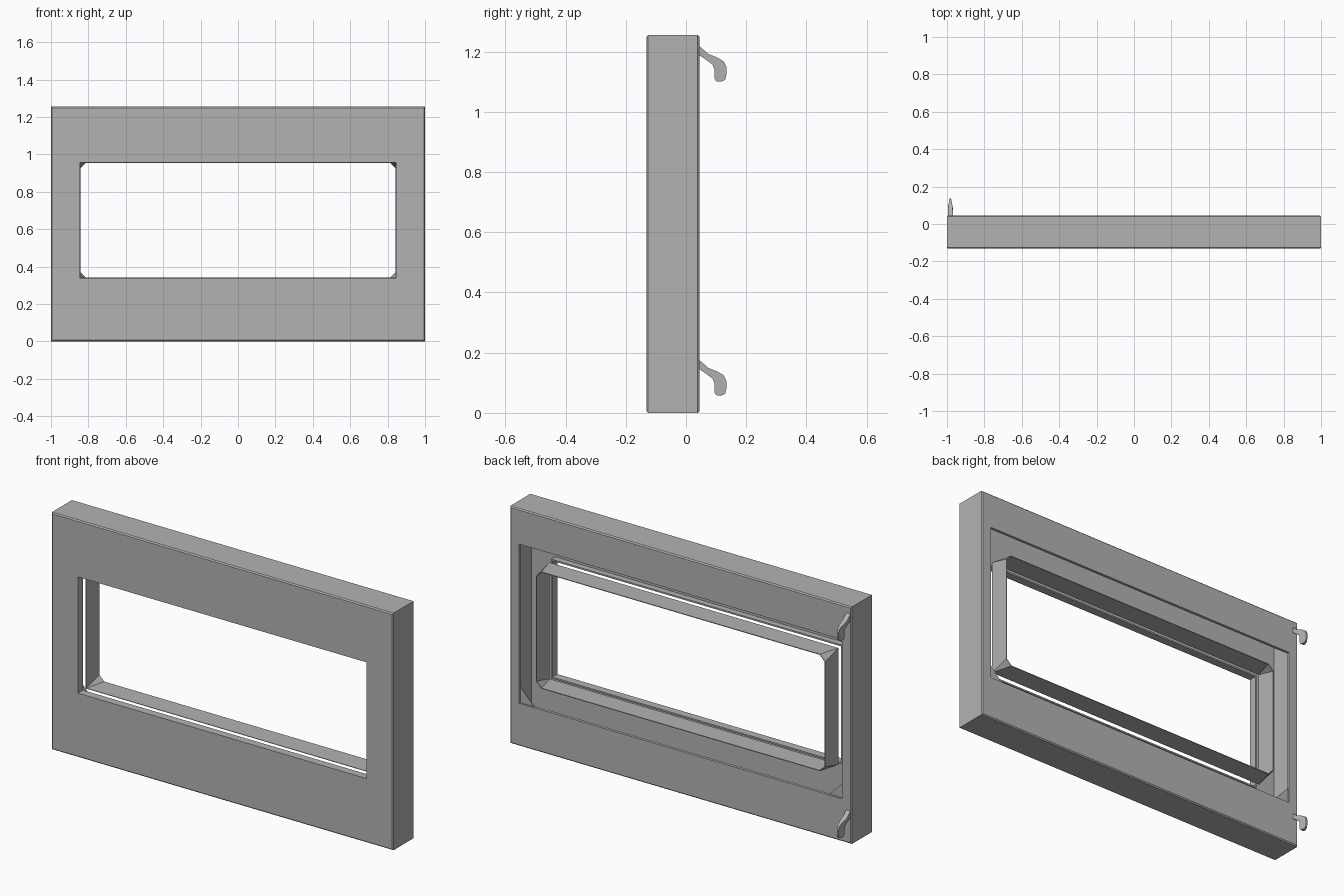
import bpy
import bmesh

cube = bpy.data.objects.get("Cube")
if cube:
    bpy.data.objects.remove(cube, do_unlink=True)

grey = bpy.data.materials.new("plain grey")
colour = (0.45, 0.45, 0.45, 1)
grey.diffuse_color = colour
grey.use_nodes = True
grey.node_tree.nodes["Principled BSDF"].inputs["Base Color"].default_value = colour

WINDOW_MID = 0.6475
WINDOW = (0.845, 0.3075)
DOOR_MID = 0.6275


def finish(name, bm):
    bmesh.ops.recalc_face_normals(bm, faces=bm.faces)
    mesh = bpy.data.meshes.new(name)
    bm.to_mesh(mesh)
    bm.free()
    mesh.materials.append(grey)
    obj = bpy.data.objects.new(name, mesh)
    bpy.context.collection.objects.link(obj)
    return obj


def rectangle(bm, half_w, half_h, mid, y):
    corners = ((-1, -1), (1, -1), (1, 1), (-1, 1))
    return [bm.verts.new((sx * half_w, y, mid + sz * half_h)) for sx, sz in corners]


def prism(name, profile, place_a, place_b):
    """Solid between two placements of one flat profile."""
    bm = bmesh.new()
    a = [bm.verts.new(place_a(*p)) for p in profile]
    b = [bm.verts.new(place_b(*p)) for p in profile]
    bm.faces.new(a)
    bm.faces.new(b)
    for i in range(len(a)):
        j = (i + 1) % len(a)
        bm.faces.new((a[i], a[j], b[j], b[i]))
    return finish(name, bm)


# Hollow door shell: rectangles lofted around its sheet cross-section
def door_shell():
    bm = bmesh.new()
    w, h = WINDOW
    front, back, sheet, edge = -0.132, 0.045, 0.01, 0.006
    lip_end = front + 0.042

    def window(grow, y):
        return rectangle(bm, w + grow, h + grow, WINDOW_MID, y)

    def outer(shrink, y):
        return rectangle(bm, 1 - shrink, DOOR_MID - shrink, DOOR_MID, y)

    def opening(y):
        return rectangle(bm, 0.945, 0.421, WINDOW_MID, y)

    loops = [
        window(0, lip_end), window(0, front),
        outer(edge, front), outer(0, front + edge),
        outer(0, back - edge), outer(edge, back),
        opening(back), opening(back - 0.015),
        outer(sheet, back - 0.015), outer(sheet, front + sheet),
        window(0.008, front + sheet), window(0.008, lip_end),
    ]
    for k, ring in enumerate(loops):
        nxt = loops[(k + 1) % len(loops)]
        for i in range(4):
            j = (i + 1) % 4
            bm.faces.new((ring[i], ring[j], nxt[j], nxt[i]))
    finish("door_shell", bm)


# Thin window sleeve, square in front with clipped corners at the back
def window_sleeve():
    bm = bmesh.new()
    w, h = WINDOW
    clip = 0.03
    front = rectangle(bm, w, h, WINDOW_MID, -0.065)
    back = []
    for sx, sz in ((-1, -1), (1, -1), (1, 1), (-1, 1)):
        side = (sx * w, 0.045, WINDOW_MID + sz * (h - clip))
        level = (sx * (w - clip), 0.045, WINDOW_MID + sz * h)
        pair = (side, level) if sx == sz else (level, side)
        back.append([bm.verts.new(p) for p in pair])
    for i in range(4):
        j = (i + 1) % 4
        bm.faces.new((front[i], back[i][0], back[i][1]))
        bm.faces.new((front[i], back[i][1], back[j][0], front[j]))
    obj = finish("window_sleeve", bm)
    solid = obj.modifiers.new("sheet", "SOLIDIFY")
    solid.thickness = 0.004
    solid.offset = 0


door_shell()
window_sleeve()

# Triangular plates in the lower corners of the back opening
for side, label in ((1, "left"), (-1, "right")):
    triangle = [(0.95, 0.22), (0.86, 0.22), (0.95, 0.315)]
    prism(label + "_corner_plate", triangle,
          lambda x, z: (side * x, 0.03, z),
          lambda x, z: (side * x, 0.036, z))

# Hinge hooks on the right edge, thinning towards the tip
hook = [(0.035, 1.225), (0.052, 1.212), (0.075, 1.192), (0.105, 1.18),
        (0.125, 1.168), (0.134, 1.15), (0.135, 1.125), (0.13, 1.106),
        (0.115, 1.1), (0.1, 1.102), (0.094, 1.112), (0.095, 1.14),
        (0.088, 1.157), (0.065, 1.174), (0.035, 1.195)]


def half_width(y):
    return 0.013 - 0.009 * max(0, (y - 0.09) / 0.045)


for label, drop in (("upper", 0), ("lower", 1.043)):
    prism(label + "_hook", hook,
          lambda y, z: (-0.982 - half_width(y), y, z - drop),
          lambda y, z: (-0.982 + half_width(y), y, z - drop))
